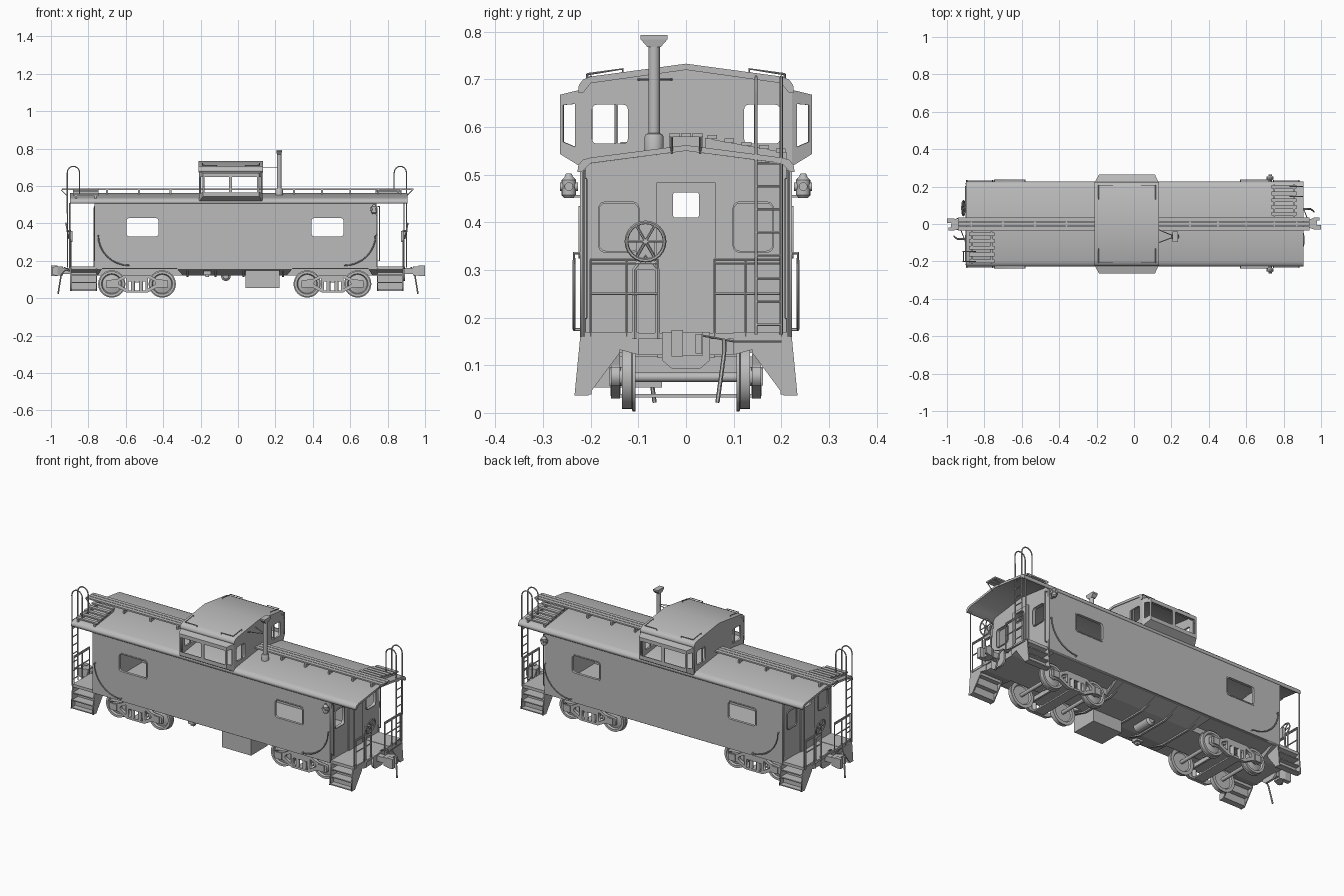
import bpy, bmesh, math
from mathutils import Matrix, Vector

if "Cube" in bpy.data.objects:
    bpy.data.objects.remove(bpy.data.objects["Cube"])

GREY = (0.5, 0.5, 0.5, 1)
mat = bpy.data.materials.new("plain_grey")
mat.use_nodes = True
mat.diffuse_color = GREY
mat.node_tree.nodes["Principled BSDF"].inputs["Base Color"].default_value = GREY

M = Matrix()  # placement applied to each new part
XZ = Matrix(((1, 0, 0, 0), (0, 0, -1, 0), (0, 1, 0, 0), (0, 0, 0, 1)))
YZ = Matrix(((0, 0, 1, 0), (1, 0, 0, 0), (0, 1, 0, 0), (0, 0, 0, 1)))


def place(name, mesh, smooth=False):
    mesh.transform(M)
    mesh.materials.clear()
    mesh.materials.append(mat)
    if smooth:
        mesh.shade_smooth()
        mesh.set_sharp_from_angle(angle=math.radians(35))
    ob = bpy.data.objects.new(name, mesh)
    bpy.context.collection.objects.link(ob)
    return ob


def finish(name, bm, smooth=False):
    bmesh.ops.recalc_face_normals(bm, faces=bm.faces)
    mesh = bpy.data.meshes.new(name)
    bm.to_mesh(mesh)
    bm.free()
    return place(name, mesh, smooth)


def boxes(name, *spans):
    bm = bmesh.new()
    for x0, x1, y0, y1, z0, z1 in spans:
        m = Matrix.Translation(((x0 + x1) / 2, (y0 + y1) / 2, (z0 + z1) / 2))
        bmesh.ops.create_cube(bm, size=1, matrix=m @ Matrix.Diagonal((x1 - x0, y1 - y0, z1 - z0, 1)))
    return finish(name, bm)


def hull(name, pts):
    bm = bmesh.new()
    for p in pts:
        bm.verts.new(p)
    bmesh.ops.convex_hull(bm, input=bm.verts)
    return finish(name, bm)


def lathe(name, profile, centre, axis="Z", n=24):
    """Spin (radius, height) points round an axis."""
    bm = bmesh.new()
    turn = {"Z": Matrix(), "X": Matrix.Rotation(math.pi / 2, 4, "Y"), "Y": Matrix.Rotation(-math.pi / 2, 4, "X")}[axis]
    rings = [[bm.verts.new(turn @ Vector((r * math.cos(i * math.tau / n), r * math.sin(i * math.tau / n), h)) + Vector(centre))
              for i in range(n)] for r, h in profile]
    for a, b in zip(rings, rings[1:]):
        for i in range(n):
            bm.faces.new((a[i], a[i - 1], b[i - 1], b[i]))
    bm.faces.new(rings[0])
    bm.faces.new(rings[-1])
    return finish(name, bm, True)


def curve_mesh(name, loops, dims, closed, smooth=False, matrix=Matrix(), **opts):
    cu = bpy.data.curves.new(name, "CURVE")
    cu.dimensions = dims
    for k, v in opts.items():
        setattr(cu, k, v)
    for pts in loops:
        sp = cu.splines.new("POLY")
        sp.points.add(len(pts) - 1)
        for p, co in zip(sp.points, pts):
            p.co = (*co, 0, 1) if len(co) == 2 else (*co, 1)
        sp.use_cyclic_u = closed
    tmp = bpy.data.objects.new(name + "_tmp", cu)
    bpy.context.collection.objects.link(tmp)
    dg = bpy.context.evaluated_depsgraph_get()
    mesh = bpy.data.meshes.new_from_object(tmp.evaluated_get(dg))
    bpy.data.objects.remove(tmp)
    mesh.transform(matrix)
    return place(name, mesh, smooth)


def plate(name, loops, plane, pos, thick):
    """Flat sheet; loops after the first are holes."""
    off = Matrix.Translation((0, pos, 0) if plane is XZ else (pos, 0, 0))
    return curve_mesh(name, loops, "2D", True, matrix=off @ plane, fill_mode="BOTH", extrude=thick / 2)


def pipes(name, r, *paths, closed=False):
    return curve_mesh(name, paths, "3D", closed, True, bevel_depth=r, bevel_resolution=1, use_fill_caps=True)


def rrect(a0, a1, b0, b1, r=0.014):
    out = []
    for k, (a, b) in enumerate(((a1 - r, b1 - r), (a0 + r, b1 - r), (a0 + r, b0 + r), (a1 - r, b0 + r))):
        for j in range(4):
            t = (k + j / 3) * math.pi / 2
            out.append((a + r * math.cos(t), b + r * math.sin(t)))
    return out


def mirrored(half):
    """Complete a (y, z) outline that starts and ends near the middle."""
    return half + [(-y, z) for y, z in reversed(half) if y > 0]


def framed(name, c, u0, u1, v0, v1):
    """Four-cornered panel with a window hole, given in panel fractions."""
    c = [Vector(p) for p in c]
    at = lambda u, v: c[0].lerp(c[1], u).lerp(c[3].lerp(c[2], u), v)
    bm = bmesh.new()
    o = [bm.verts.new(p) for p in c]
    i = [bm.verts.new(at(*uv)) for uv in ((u0, v0), (u1, v0), (u1, v1), (u0, v1))]
    for k in range(4):
        bm.faces.new((o[k - 1], o[k], i[k], i[k - 1]))
    finish(name, bm).modifiers.new("thickness", "SOLIDIFY").thickness = 0.005


BX0, BX1 = -0.767, 0.74

# Body shell: sides with windows, end walls with doors
for s in (-1, 1):
    plate("side_wall", [[(BX0, .158), (BX1, .158), (BX1, .52), (BX0, .52)],
                        rrect(-.596, -.425, .33, .428), rrect(.393, .564, .33, .428)], XZ, s * .217, .012)
    for x0, x1 in ((-.596, -.425), (.393, .564)):
        plate("window_frame", [rrect(x0 - .006, x1 + .006, .324, .434), rrect(x0, x1, .33, .428)], XZ, s * .222, .008)
door_glass = rrect(-.027, .027, .41, .463, .004)
wall = mirrored([(0, .16), (.214, .16), (.214, .522), (0, .55)])
end_windows = [rrect(a, b, .34, .44) for a, b in ((-.182, -.1), (.1, .182))]
for x, s in ((BX0, -1), (BX1, 1)):
    plate("end_wall", [wall, door_glass] + (end_windows if s > 0 else []), YZ, x - s * .006, .012)
    plate("end_door", [rrect(-.062, .062, .165, .485, .003), door_glass], YZ, x + s * .002, .008)
    for w in end_windows:
        big = [(y * 1.06 - (.0084 if y > 0 else -.0084), (z - .39) * 1.08 + .39) for y, z in w]
        plate("end_window_frame", [big, w], YZ, x + s * .002, .008)

# Main roof
roof = mirrored([(0, .562), (.2, .536), (.217, .531), (.226, .52), (.228, .506), (.218, .506), (.2, .524), (0, .55)])
plate("main_roof", [roof], YZ, .003, 1.805)
boxes("floor", (BX0, BX1, -.212, .212, .155, .17))

# Underframe: centre sill, sloped skirts and cross ribs
boxes("centre_sill", (-.89, .88, -.1, .1, .122, .158))
for a, b, ta, tb in ((-.335, .3, .04, .04), (-.895, -.72, 0, .03), (.69, .885, .03, 0)):
    for s in (-1, 1):
        hull("sloped_skirt", [(x, s * y, z) for y, z, k in ((.215, .17, 0), (.215, .153, .3), (.1, .122, 1), (.1, .17, 1))
                              for x in (a + ta * k, b - tb * k)])
for x in (-.27, -.12, .03, .24):
    hull("cross_rib", [(x + d, y, z) for d in (-.006, .006) for y, z in ((-.21, .15), (.21, .15), (-.1, .114), (.1, .114))])
boxes("equipment_box", (.04, .223, -.2, -.05, .053, .16))
boxes("valve_box", (-.185, -.145, -.19, -.15, .125, .17), (-.175, -.155, -.18, -.16, .112, .13))
lathe("air_tank", [(.015, -.06), (.026, -.05), (.026, .05), (.015, .06)], (-.065, 0, .118), "Y")

# Roof walk with its supports
boxes("roof_walk", *[(-.94, .937, y - .0105, y + .0105, .579, .587) for y in (-.024, 0, .024)])
boxes("walk_supports", *[(x - .005, x + .005, -.036, .036, .55, .58) for x in (-.87, -.7, -.53, -.36, .3, .45, .6, .75, .87)])

# Cupola: ends, roof, bays with windows
outline = mirrored([(0, .54), (.222, .515), (.222, .685), (.2, .7), (0, .725)])
openings = [rrect(a, b, .565, .647, .01) for a, b in ((-.197, -.122), (.122, .197))]
for x in (-.203, .125):
    plate("cupola_end", [outline] + openings, YZ, x, .01)
    boxes("cupola_mullion", *[(x - .004, x + .004, y - .002, y + .002, .56, .65) for y in (-.145, .145)])
cap = mirrored([(0, .733), (.2, .706), (.216, .7), (.225, .688), (.226, .672), (.216, .672), (.2, .692), (0, .72)])
plate("cupola_roof", [cap], YZ, -.038, .344)
for s in (-1, 1):
    xs = (-.187, -.04, .112)
    Y0, Y1 = s * .223, s * .264
    for a, b in zip(xs, xs[1:]):
        framed("bay_window", [(a, Y1, .545), (b, Y1, .545), (b, Y1, .665), (a, Y1, .665)], .06, .94, .17, .85)
    for a, b in ((-.208, xs[0]), (.13, xs[2])):
        framed("bay_corner_window", [(a, Y0, .52), (b, Y1, .545), (b, Y1, .665), (a, Y0, .674)], .24, .86, .22, .84)
    hull("bay_top", [(x, y, z + d) for d in (0, .006) for x, y, z in ((-.21, Y0, .672), (.132, Y0, .672), (xs[0], Y1, .662), (xs[2], Y1, .662))])
    hull("bay_bottom", [(x, y, z + d) for d in (0, .006) for x, y, z in ((-.208, Y0, .518), (.13, Y0, .518), (xs[0], Y1, .543), (xs[2], Y1, .543))])
    # Roof grab rails at the cupola corners
    for x, d in ((-.19, 1), (.115, -1)):
        pipes("cupola_grab_rail", .0025, [(x, s * .133, .712), (x, s * .133, .722), (x, s * .207, .711), (x + d * .075, s * .207, .711), (x + d * .075, s * .207, .7)])

# Chimney
lathe("chimney", [(.02, .545), (.02, .58), (.017, .585), (.012, .587), (.012, .772)], (.22, -.067, 0))
hull("chimney_cap", [(.22 + a * w, -.067 + b * h, z) for z, w, h in ((.768, .012, .014), (.784, .015, .028), (.793, .015, .028))
                     for a in (-1, 1) for b in (-1, 1)])
pipes("chimney_brace", .0025, [(.22, -.067, .7), (.13, -.03, .7)], [(.22, -.067, .7), (.13, -.1, .7)])

# Marker lamps
for s in (-1, 1):
    c = (.728, s * .246, .475)
    lathe("marker_lamp", [(.01, -.024), (.015, -.018), (.015, .014), (.009, .02), (.006, .027)], c, n=16)
    for ax in "XY":
        lathe("lamp_lens", [(.009, -.019), (.009, .019)], c, ax, 12)
    boxes("lamp_bracket", (.723, .733, min(s * .22, s * .246), max(s * .22, s * .246), .452, .457))

# Trucks
frame = [(-.165, .058), (-.165, .095), (-.105, .102), (-.065, .125), (.065, .125), (.105, .102), (.165, .095),
         (.165, .058), (.105, .056), (.055, .03), (-.055, .03), (-.105, .056)]
spring_gap = [(-.045, .042), (.045, .042), (.045, .088), (-.045, .088)]
corner_gap = [(.06, .052), (.1, .075), (.095, .09), (.06, .107)]
wheel = [(.02, .02), (.02, .012), (.05, .004), (.055, .014), (.068, .014), (.068, -.006), (.073, -.008), (.073, -.014), (.055, -.014), (.05, -.006), (.02, -.006)]
for cx in (-.54, .505):
    M = Matrix.Translation((cx, 0, 0))
    boxes("truck_bolster", (-.032, .032, -.15, .15, .085, .118), (-.04, .04, -.06, .06, .115, .13))
    boxes("spring_plank", (-.03, .03, -.14, .14, .032, .04))
    for s in (-1, 1):
        plate("truck_side_frame", [frame, spring_gap, corner_gap, [(-x, z) for x, z in corner_gap]], XZ, s * .148, .018)
        lathe("axle", [(.01, -.16), (.01, .16)], (s * .135, 0, .075), "Y", 16)
        for t in (-1, 1):
            lathe("wheel", [(r, h * t) for r, h in wheel], (s * .135, t * .12, .076), "Y", 32)
            boxes("journal_box", (s * .135 - .018, s * .135 + .018, t * .15 - .012, t * .15 + .012, .058, .096))
            lathe("spring", [(.011, .035), (.011, .09)], (s * .022, t * .148, 0), n=12)
        pipes("brake_beam", .004, [(s * .05, -.15, .075), (s * .05, .15, .075)])

# End platforms, the same at both ends after a half turn
for turn, off in ((0, 0), (math.pi, -.012)):
    M = Matrix.Translation((off, 0, 0)) @ Matrix.Rotation(turn, 4, "Z")
    boxes("platform_deck", (.74, .888, -.205, .205, .155, .168))
    for s in (-1, 1):
        # Steps and side rails
        side = [(s * y, z) for y, z in ((.14, .125), (.205, .037), (.234, .037), (.222, .16), (.14, .16))]
        for x in (.745, .882):
            plate("step_side", [side], YZ, x, .006)
        for y0, y1, z in ((.15, .222, .12), (.175, .227, .08), (.2, .233, .039)):
            a, b = sorted((s * y0, s * y1))
            boxes("step_tread", (.745, .882, a, b, z, z + .006))
            y = s * y0
            boxes("step_riser", (.745, .882, y - .002, y + .002, z, z + .042))
        pipes("corner_post", .0035, [(.888, s * .215, .16), (.888, s * .215, .51)])
        arc = [(.735 - .165 * (1 - math.cos(t)), s * .235, .335 - .16 * math.sin(t)) for t in [k * math.pi / 16 for k in range(9)]]
        pipes("curved_handrail", .0035, [(.735, s * .22, .335)] + arc + [(.57, s * .22, .175)])
        pipes("wall_grab_iron", .003, [(.745, s * .21, .2), (.757, s * .21, .2), (.757, s * .21, .49), (.745, s * .21, .49)])
        # End railing
        paths = [[(.888, s * .2, z), (.888, s * .06, z)] for z in (.25, .314, .322)]
        paths += [[(.888, s * y, .16), (.888, s * y, .322)] for y in (.2, .125, .06)]
        pipes("end_railing", .0035, *paths)
        pipes("walk_end_brace", .0025, [(.935, s * .03, .58), (.9, s * .03, .545)])
    # Ladder with curved tops over the roof
    loop = [(.868 + .033 * math.cos(t), .67 + .035 * math.sin(t)) for t in [k * math.pi / 8 for k in range(9)]]
    pipes("ladder_rail", .0035, *[[(.9, y, .165)] + [(x, y, z) for x, z in loop] + [(.835, y, .55)] for y in (.147, .2)])
    pipes("ladder_rungs", .003, *[[(.9, .147, .185 + .0485 * k), (.9, .2, .185 + .0485 * k)] for k in range(8)])
    # Sloped roof steps beside the walk
    boxes("roof_step_planks", *[(.735, .87, y - .01, y + .01, z - .004, z + .004) for y, z in [(.055 + .036 * k, .579 - .007 * k) for k in range(5)]])
    for x in (.75, .855):
        hull("roof_step_bearer", [(x + d, y, z) for d in (-.005, .005) for y, z in ((.04, .555), (.04, .577), (.212, .546), (.212, .53))])
    # Brake wheel on its stand
    pipes("brake_stand", .006, [(.885, -.108, .155), (.885, -.108, .3), (.885, -.085, .33), (.885, -.06, .3), (.885, -.06, .155)])
    ring = [(.9 + .008 * math.sin(t), -.085 + .04 * math.cos(t), .36 + .04 * math.sin(t)) for t in [k * math.tau / 24 for k in range(24)]]
    pipes("brake_wheel_rim", .004, ring, closed=True)
    pipes("brake_wheel_spokes", .003, *[[ring[k], ring[k + 12]] for k in (0, 4, 8)])
    pipes("brake_wheel_shaft", .006, [(.88, -.085, .36), (.905, -.085, .36)])
    boxes("brake_housing", (.872, .89, -.105, -.065, .3, .36))

    # Coupler, hose and release lever
    M = Matrix.Rotation(turn, 4, "Z")
    plate("coupler_pocket", [[(-.05, .11), (-.03, .093), (.03, .093), (.05, .11), (.05, .17), (-.05, .17)]], YZ, .887, .012)
    boxes("coupler_shank", (.88, .95, -.016, .016, .13, .162))
    hull("coupler_head", [(x, y, z) for z in (.12, .17) for x, y in ((.935, -.02), (.935, .022), (.965, .036), (.98, .036), (.965, -.03), (.975, -.02))])
    boxes("coupler_knuckle", (.965, 1, -.03, -.006, .118, .174), (.975, .992, .02, .034, .125, .166))
    pipes("air_hose", .0045, [(.89, .08, .145), (.925, .08, .15), (.945, .08, .125), (.953, .074, .08), (.962, .066, .022)])
    pipes("release_lever", .0025, [(.895, .2, .15), (.9, .1, .15), (.93, .02, .165)])
M = Matrix()
